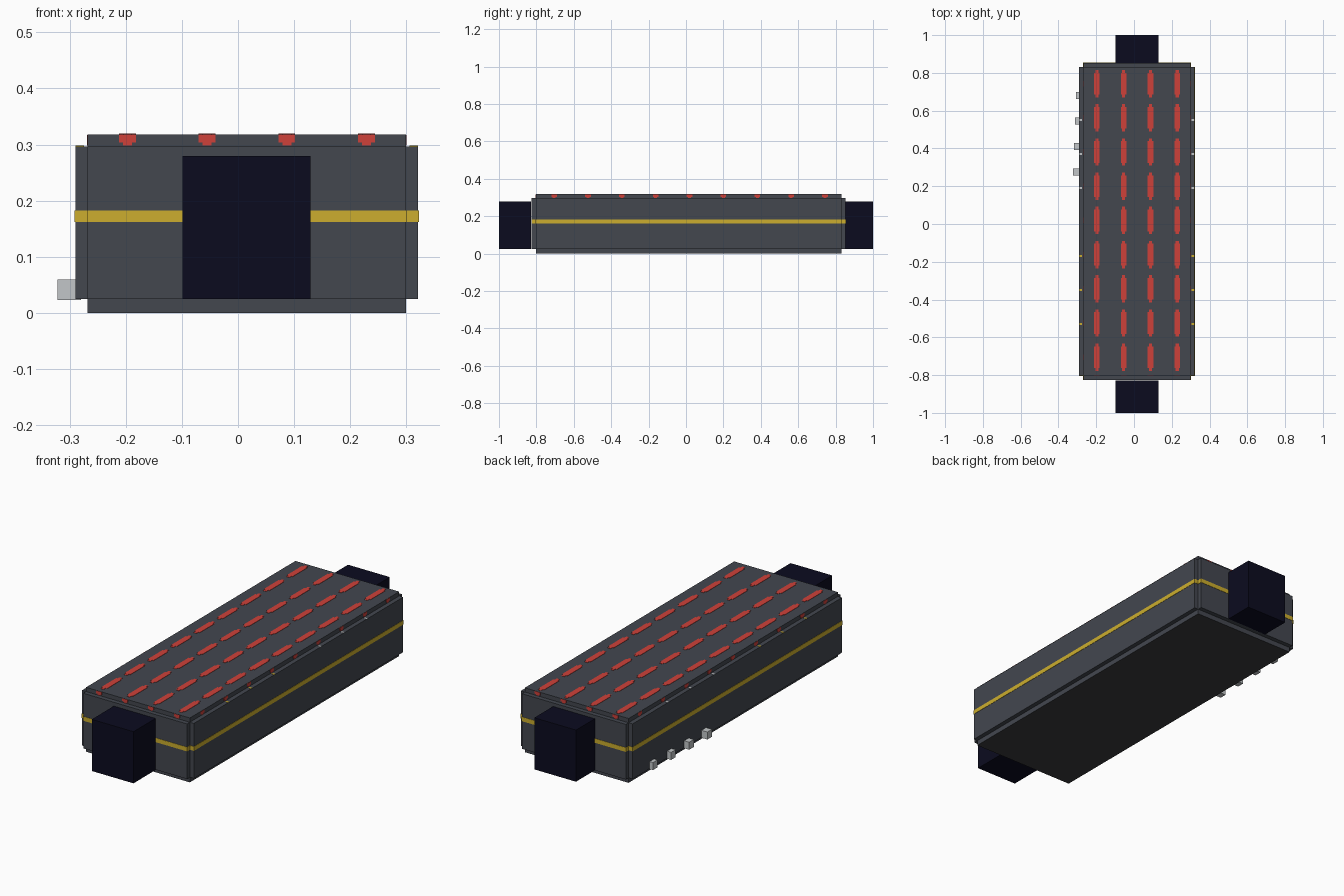
import bpy
import bmesh

cube = bpy.data.objects.get("Cube")
if cube:
    bpy.data.objects.remove(cube, do_unlink=True)


def material(name, hex_code):
    def linear(c):
        return c / 12.92 if c <= 0.04045 else ((c + 0.055) / 1.055) ** 2.4
    rgb = [linear(v / 255) for v in bytes.fromhex(hex_code)]
    mat = bpy.data.materials.new(name)
    mat.use_nodes = True
    mat.diffuse_color = (*rgb, 1)
    mat.node_tree.nodes["Principled BSDF"].inputs["Base Color"].default_value = (*rgb, 1)
    return mat


SLATE = material("slate grey", "43474f")
UNDER = material("dark underside", "3a3a3c")
NAVY = material("navy black", "0b0b1f")
YELLOW = material("yellow", "ccae2e")
RED = material("red", "cf413a")
LIGHT = material("light grey", "c2c6c8")


def boxes(name, extents, *mats):
    """One object made of boxes, each given as (x0, x1), (y0, y1), (z0, z1)."""
    bm = bmesh.new()
    for spans in extents:
        verts = bmesh.ops.create_cube(bm, size=1)["verts"]
        for v in verts:
            v.co = [lo + (c + 0.5) * (hi - lo) for c, (lo, hi) in zip(v.co, spans)]
    bm.normal_update()
    if len(mats) > 1:
        for f in bm.faces:
            f.material_index = int(f.normal.z < -0.9)
    mesh = bpy.data.meshes.new(name)
    bm.to_mesh(mesh)
    bm.free()
    for mat in mats:
        mesh.materials.append(mat)
    obj = bpy.data.objects.new(name, mesh)
    bpy.context.collection.objects.link(obj)
    return obj


def around(c, size):
    return (c - size / 2, c + size / 2)


def grow(span, d=0.0015):
    return (span[0] - d, span[1] + d)


# Body: three crossing slabs that give stepped edges
X_OUT, X_IN = (-0.29, 0.321), (-0.268, 0.299)
Y_OUT, Y_IN = (-0.825, 0.853), (-0.803, 0.831)
Z_OUT, Z_IN = (0, 0.318), (0.025, 0.297)
boxes("body_wide", [(X_OUT, Y_IN, Z_IN)], SLATE)
boxes("body_long", [(X_IN, Y_OUT, Z_IN)], SLATE)
boxes("body_tall", [(X_IN, Y_IN, Z_OUT)], SLATE, UNDER)

# Painted band around the body
BAND = (0.162, 0.183)
boxes("band", [(grow(X_OUT), grow(Y_IN), BAND),
               (grow(X_IN), grow(Y_OUT), BAND)], YELLOW)

# End blocks
BLOCK_X, BLOCK_Z = (-0.099, 0.129), (0.025, 0.28)
boxes("front_block", [(BLOCK_X, (-1, -0.828), BLOCK_Z)], NAVY)
boxes("back_block", [(BLOCK_X, (0.85, 1), BLOCK_Z)], NAVY)

# Red dashes on the roof, with narrower tips
columns = [-0.197 + 0.142 * i for i in range(4)]
rows = [-0.705 + 0.181 * i for i in range(9)]
TOP = grow((Z_OUT[1], Z_OUT[1]))
dashes = []
for x in columns:
    for y in rows:
        dashes += [(around(x, 0.03), around(y, 0.115), TOP),
                   (around(x, 0.016), around(y, 0.145), TOP)]
boxes("roof_dashes", dashes, RED)

# Red marks on the raised roof edge, stepped narrower downwards
marks = []
for width, z in ((0.03, (0.304, 0.317)), (0.016, (0.298, 0.304))):
    marks += [(around(x, width), around(y, 0.003), z) for x in columns for y in Y_IN]
    marks += [(around(x, 0.003), around(y, width), z) for y in rows for x in X_IN]
boxes("roof_edge_marks", marks, RED)

# Small dots on the side ledges
for name, first, mat in (("ledge_dots_back", 0.19, LIGHT), ("ledge_dots_front", -0.53, YELLOW)):
    boxes(name, [(around(x, 0.015), around(first + 0.18 * i, 0.01), grow((Z_IN[1], Z_IN[1]), 0.001))
                 for x in (-0.282, 0.313) for i in range(3)], mat)

# Buttons low on the right side, each standing out a little further
boxes("buttons", [((-0.308 - 0.0047 * i, -0.28), around(0.68 - 0.135 * i, 0.036), (0.023, 0.06))
                  for i in range(4)], LIGHT)
